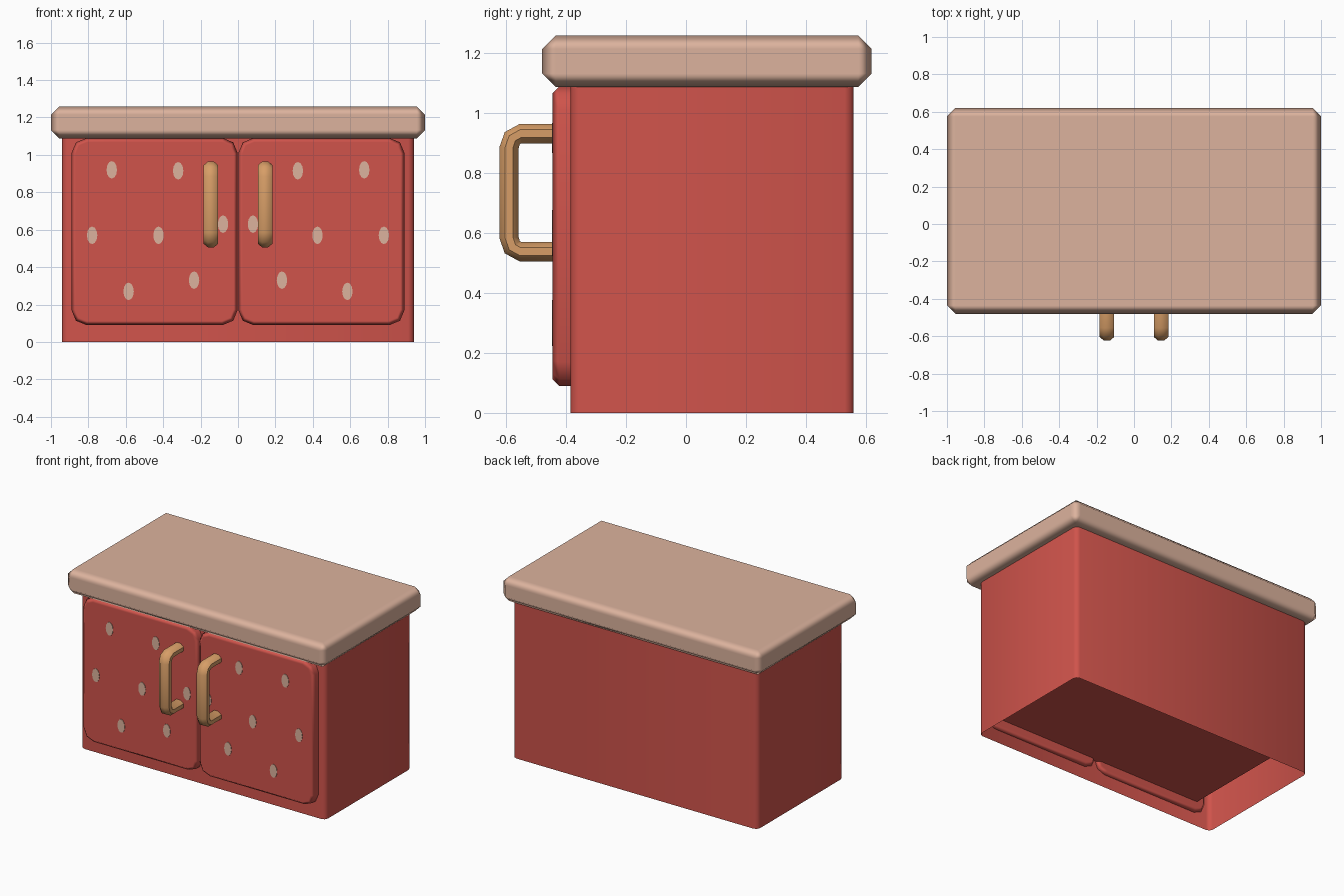
import bpy, bmesh, math

if "Cube" in bpy.data.objects:
    bpy.data.objects.remove(bpy.data.objects["Cube"])


def material(name, rgb):
    m = bpy.data.materials.new(name)
    m.diffuse_color = (*rgb, 1)
    m.use_nodes = True
    m.node_tree.nodes["Principled BSDF"].inputs["Base Color"].default_value = m.diffuse_color
    return m


RED = material("red_paint", (0.63, 0.088, 0.071))
CREAM = material("warm_cream", (0.72, 0.45, 0.34))
WOOD = material("golden_wood", (0.68, 0.34, 0.135))


def finish(bm, name, mat, bevel=0.0, angle=60, smooth=50):
    bmesh.ops.recalc_face_normals(bm, faces=bm.faces)
    me = bpy.data.meshes.new(name)
    bm.to_mesh(me)
    bm.free()
    me.materials.append(mat)
    ob = bpy.data.objects.new(name, me)
    bpy.context.collection.objects.link(ob)
    bpy.ops.object.select_all(action='DESELECT')
    bpy.context.view_layer.objects.active = ob
    ob.select_set(True)
    if bevel:
        mod = ob.modifiers.new("edge", 'BEVEL')
        mod.width, mod.segments = bevel, 1
        mod.limit_method, mod.angle_limit = 'ANGLE', math.radians(angle)
        mod.harden_normals = True
    bpy.ops.object.shade_smooth_by_angle(angle=math.radians(smooth))
    return ob


def rounded_rect(a0, a1, b0, b1, r, seg):
    pts = []
    corners = [(a1 - r, b1 - r), (a0 + r, b1 - r), (a0 + r, b0 + r), (a1 - r, b0 + r)]
    for q, (ca, cb) in enumerate(corners):
        for i in range(seg + 1):
            t = math.pi / 2 * (q + i / seg)
            pts.append((ca + r * math.cos(t), cb + r * math.sin(t)))
    return pts


def prism(pts, lo, hi, axis, cap_lo=True):
    """Extrude a 2D outline along z (outline in x, y) or y (outline in x, z)."""
    place = (lambda p, h: (p[0], p[1], h)) if axis == 'z' else (lambda p, h: (p[0], h, p[1]))
    bm = bmesh.new()
    a = [bm.verts.new(place(p, lo)) for p in pts]
    b = [bm.verts.new(place(p, hi)) for p in pts]
    n = len(pts)
    for i in range(n):
        j = (i + 1) % n
        bm.faces.new((a[i], a[j], b[j], b[i]))
    bm.faces.new(b)
    if cap_lo:
        bm.faces.new(a[::-1])
    return bm


def rect(x, y0, y1):
    return [(-x, y0), (x, y0), (x, y1), (-x, y1)]


# Cabinet shell, open underneath, with a raised floor inside
shell = prism(rounded_rect(-0.94, 0.94, -0.385, 0.56, 0.03, 2), 0, 1.095, 'z', cap_lo=False)
finish(shell, "cabinet_body", RED)
finish(prism(rect(0.815, -0.38, 0.54), 0.157, 0.18, 'z'), "cabinet_floor", RED)

# Worktop
finish(prism(rect(1.0, -0.48, 0.62), 1.088, 1.26, 'z'), "worktop", CREAM, bevel=0.045)

SPOTS = [(0.675, 0.92), (0.32, 0.915), (0.78, 0.57), (0.425, 0.57),
         (0.08, 0.63), (0.585, 0.27), (0.235, 0.33)]
HANDLE = [(-0.42, 0.932), (-0.553, 0.932), (-0.58, 0.917), (-0.591, 0.885),
          (-0.591, 0.585), (-0.58, 0.553), (-0.553, 0.538), (-0.42, 0.538)]

for side, s in (("left", -1), ("right", 1)):
    # Door
    x0, x1 = sorted((s * 0.002, s * 0.89))
    finish(prism(rounded_rect(x0, x1, 0.09, 1.09, 0.08, 2), -0.445, -0.36, 'y'),
           side + "_door", RED, bevel=0.022)

    # Painted spots as thin plates
    spots = bmesh.new()
    for sx, sz in SPOTS:
        ring = []
        for y in (-0.448, -0.444):
            ring.append([spots.verts.new((s * sx + 0.028 * math.cos(t), y, sz + 0.047 * math.sin(t)))
                         for t in (math.tau * i / 12 for i in range(12))])
        for i in range(12):
            j = (i + 1) % 12
            spots.faces.new((ring[0][i], ring[0][j], ring[1][j], ring[1][i]))
        spots.faces.new(ring[0])
        spots.faces.new(ring[1][::-1])
    finish(spots, side + "_door_spots", CREAM)

    # Handle: octagonal bar swept along a bent path
    handle = bmesh.new()
    rings = []
    for i, (y, z) in enumerate(HANDLE):
        ya, za = HANDLE[max(i - 1, 0)]
        yb, zb = HANDLE[min(i + 1, len(HANDLE) - 1)]
        d = math.hypot(yb - ya, zb - za)
        ny, nz = -(zb - za) / d, (yb - ya) / d
        rings.append([handle.verts.new((s * 0.145 + 0.042 * math.cos(t),
                                        y + 0.035 * ny * math.sin(t), z + 0.035 * nz * math.sin(t)))
                      for t in (math.tau * (k + 0.5) / 8 for k in range(8))])
    for p, q in zip(rings, rings[1:]):
        for k in range(8):
            m = (k + 1) % 8
            handle.faces.new((p[k], p[m], q[m], q[k]))
    handle.faces.new(rings[0])
    handle.faces.new(rings[-1])
    finish(handle, side + "_handle", WOOD)
